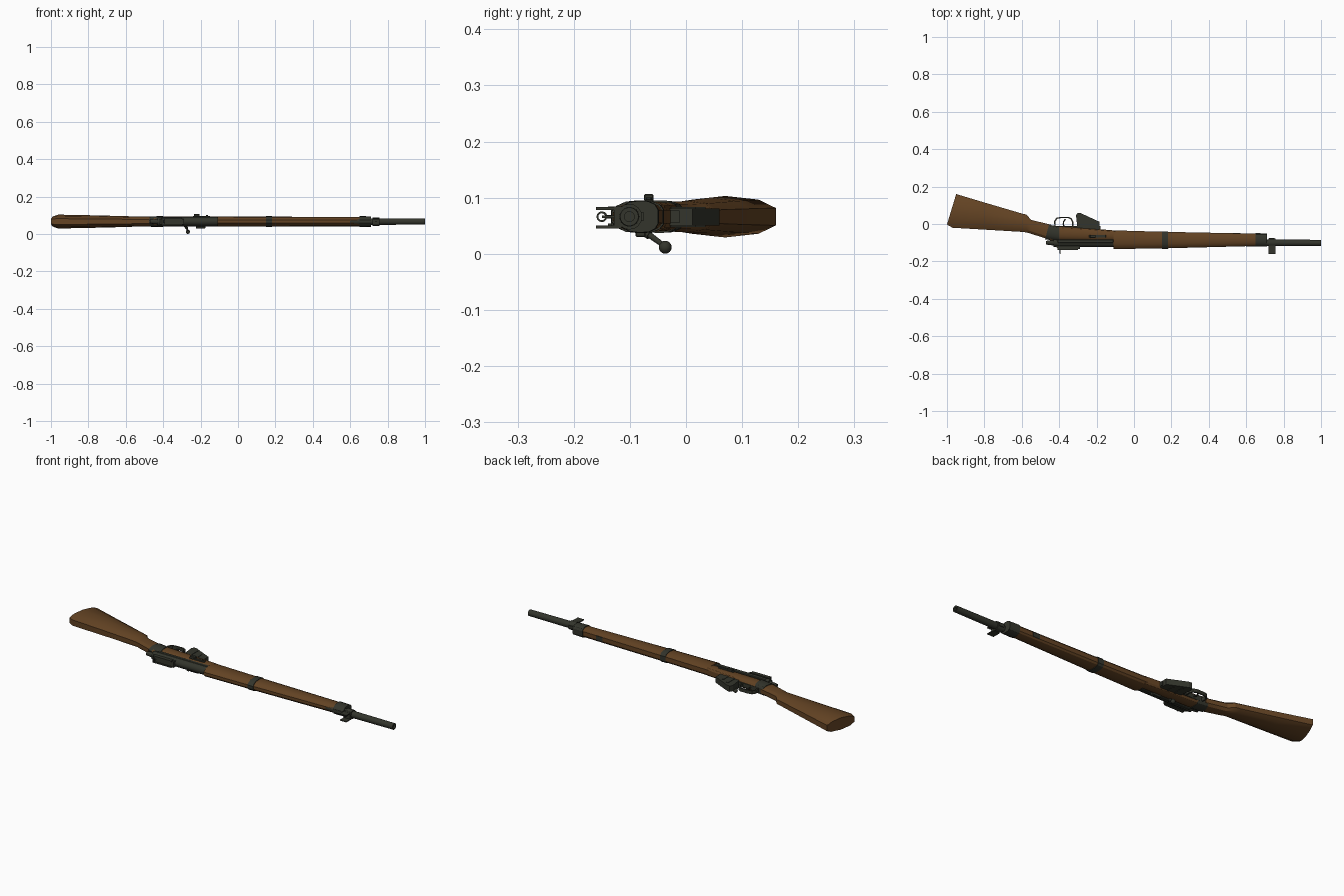
import bpy, bmesh, math
from mathutils import Vector

if "Cube" in bpy.data.objects:
    bpy.data.objects.remove(bpy.data.objects["Cube"])

ZC = 0.066  # centre plane of the rifle, which lies on its side


def material(name, rgb):
    m = bpy.data.materials.new(name)
    m.diffuse_color = (*rgb, 1)
    m.use_nodes = True
    m.node_tree.nodes["Principled BSDF"].inputs["Base Color"].default_value = m.diffuse_color
    return m


WOOD = material("brown_wood", (0.125, 0.056, 0.017))
METAL = material("dark_metal", (0.033, 0.035, 0.025))


def finish(bm, name, mat, smooth=True):
    bmesh.ops.recalc_face_normals(bm, faces=bm.faces[:])
    me = bpy.data.meshes.new(name)
    bm.to_mesh(me)
    bm.free()
    me.materials.append(mat)
    ob = bpy.data.objects.new(name, me)
    bpy.context.collection.objects.link(ob)
    if smooth:
        bpy.ops.object.select_all(action='DESELECT')
        ob.select_set(True)
        bpy.context.view_layer.objects.active = ob
        bpy.ops.object.shade_smooth_by_angle(angle=math.radians(28))
    return ob


OVAL = [(0, .42), (.17, .82), (.5, 1), (.83, .82), (1, .42)]
ROUND = [(0, .3), (.1, .66), (.28, .93), (.5, 1), (.75, .98), (.92, .78), (1, .45)]


def loft(name, sections, mat, shape=ROUND):
    """Skin cross-sections (x_top, x_bottom, y_top, y_bottom, half_width)."""
    bm = bmesh.new()
    loop = [(t, w) for t, w in shape] + [(t, -w) for t, w in reversed(shape)]
    rings = []
    for xa, xb, ya, yb, hw in sections:
        rings.append([bm.verts.new((xa + t * (xb - xa), ya + t * (yb - ya), ZC + w * hw))
                      for t, w in loop])
    n = len(loop)
    for a, b in zip(rings, rings[1:]):
        for i in range(n):
            bm.faces.new((a[i], a[(i + 1) % n], b[(i + 1) % n], b[i]))
    bm.faces.new(rings[0])
    bm.faces.new(rings[-1])
    return finish(bm, name, mat)


def plate(name, outline, z0, z1, mat=METAL, bevel=0):
    """Extrude an xy outline from z0 to z1."""
    bm = bmesh.new()
    f = bm.faces.new([bm.verts.new((x, y, z0)) for x, y in outline])
    r = bmesh.ops.extrude_face_region(bm, geom=[f])
    bmesh.ops.translate(bm, vec=(0, 0, z1 - z0),
                        verts=[v for v in r['geom'] if isinstance(v, bmesh.types.BMVert)])
    if bevel:
        bmesh.ops.bevel(bm, geom=bm.edges[:], offset=bevel, segments=1, affect='EDGES')
    return finish(bm, name, mat, False)


def box(name, x0, x1, y0, y1, z0, z1, mat=METAL, bevel=0):
    return plate(name, [(x0, y0), (x1, y0), (x1, y1), (x0, y1)], z0, z1, mat, bevel)


def rod(name, a, b, r1, r2=None, seg=16):
    a, b = Vector(a), Vector(b)
    bm = bmesh.new()
    bmesh.ops.create_cone(bm, cap_ends=True, segments=seg, radius1=r1,
                          radius2=r1 if r2 is None else r2, depth=(b - a).length)
    bmesh.ops.rotate(bm, verts=bm.verts, matrix=(b - a).to_track_quat('Z', 'Y').to_matrix())
    bmesh.ops.translate(bm, verts=bm.verts, vec=(a + b) / 2)
    return finish(bm, name, METAL)


def wire(name, points, radius, cyclic=False):
    cu = bpy.data.curves.new(name, 'CURVE')
    cu.dimensions = '3D'
    cu.bevel_depth = radius
    cu.bevel_resolution = 1
    cu.use_fill_caps = True
    sp = cu.splines.new('POLY')
    sp.points.add(len(points) - 1)
    for p, co in zip(sp.points, points):
        p.co = (*co, 1)
    sp.use_cyclic_u = cyclic
    cu.materials.append(METAL)
    ob = bpy.data.objects.new(name, cu)
    bpy.context.collection.objects.link(ob)
    return ob


# wooden stock: butt and grip, middle, fore-end
loft("butt_stock", [(-1, -.951, -.003, .159, .032), (-.97, -.95, -.02, .16, .037),
                    (-.80, -.80, -.03, .115, .034), (-.60, -.60, -.042, .056, .029),
                    (-.575, -.575, -.045, .05, .028), (-.55, -.55, -.052, .022, .027),
                    (-.45, -.44, -.085, -.005, .026)], WOOD, OVAL)
loft("middle_stock", [(-.45, -.45, -.088, -.01, .026), (-.25, -.25, -.092, -.022, .026),
                      (-.10, -.10, -.092, -.035, .026)], WOOD)
loft("fore_end", [(-.11, -.11, -.134, -.034, .027), (.17, .17, -.13, -.042, .026),
                  (.67, .67, -.117, -.052, .025)], WOOD)

# metal bands around the stock
loft("grip_band", [(-.475, -.455, -.082, -.004, .028), (-.40, -.40, -.092, -.014, .029)], METAL)
loft("middle_band", [(.15, .15, -.134, -.039, .029), (.182, .182, -.133, -.04, .029)], METAL)
loft("front_band", [(.65, .65, -.121, -.049, .029), (.71, .71, -.12, -.05, .028)], METAL)
box("fore_end_inlet", .53, .57, -.058, -.048, ZC - .012, ZC + .012)

# barrel with a bored muzzle
bm = bmesh.new()
profile = [(.60, .0185), (1, .0165), (1, .009), (.96, .009), (.96, 0)]
vs = [bm.verts.new((x, -.101 + r, ZC)) for x, r in profile]
es = [bm.edges.new(p) for p in zip(vs, vs[1:])]
bmesh.ops.spin(bm, geom=vs + es, cent=(0, -.101, ZC), axis=(1, 0, 0),
               angle=math.tau, steps=18, use_duplicate=False)
bmesh.ops.remove_doubles(bm, verts=bm.verts, dist=1e-5)
finish(bm, "barrel", METAL)

# front sight block, its ears, post and lug
rod("front_sight_collar", (.72, -.101, ZC), (.756, -.101, ZC), .023)
box("front_sight_base", .718, .756, -.128, -.112, ZC - .018, ZC + .018)
for i, s in enumerate((-1, 1)):
    zc = ZC - .002 + s * .0165
    box(f"front_sight_ear_{i}", .718, .756, -.16, -.115, zc - .0025, zc + .0025)
box("front_sight_post", .734, .74, -.15, -.12, ZC - .002, ZC + .002)
box("front_lug", .722, .752, -.085, -.076, ZC - .008, ZC + .008)

# receiver, bolt and rear sight
rod("receiver", (-.43, -.1, ZC), (-.11, -.1, ZC), .0225)
box("receiver_rail", -.41, -.11, -.102, -.082, ZC - .026, ZC + .024, bevel=.003)
plate("rear_sight_base", [(-.425, -.09), (-.42, -.118), (-.405, -.134), (-.29, -.134),
                          (-.285, -.09)], ZC - .017, ZC + .015)
for i, s in enumerate((-1, 1)):
    zc = ZC + s * .0155
    box(f"rear_sight_guard_{i}", -.41, -.30, -.139, -.12, zc - .003, zc + .003)
rod("bolt_body", (-.29, -.108, ZC), (-.12, -.108, ZC), .0145)
rod("bolt_tail", (-.47, -.1, ZC), (-.42, -.1, ZC), .010, .016)
wire("rear_aperture", [(-.395, -.15 + .008 * math.cos(a), ZC + .008 * math.sin(a))
                       for a in (math.tau * k / 12 for k in range(12))], .002, True)
rod("aperture_stem", (-.395, -.142, ZC), (-.395, -.125, ZC), .003, seg=8)

# bolt handle and knob
rod("bolt_handle_root", (-.285, -.088, .048), (-.275, -.065, .033), .008)
rod("bolt_handle", (-.275, -.066, .034), (-.268, -.04, .015), .0055, .0045)
bm = bmesh.new()
bmesh.ops.create_uvsphere(bm, u_segments=14, v_segments=8, radius=.0115)
bmesh.ops.translate(bm, verts=bm.verts, vec=(-.268, -.037, .0115))
finish(bm, "bolt_knob", METAL)

# side plates and catches
box("left_side_plate", -.24, -.15, -.073, -.058, .088, .097, bevel=.002)
box("left_catch", -.235, -.205, -.075, -.058, .094, .1065, bevel=.002)
rod("left_pivot", (-.165, -.066, .09), (-.165, -.066, .1), .005, seg=10)
box("right_catch", -.225, -.175, -.09, -.072, .03, .045, bevel=.002)

# magazine with ribs on both faces
plate("magazine", [(-.30, -.04), (-.31, .045), (-.302, .06), (-.285, .058),
                   (-.185, .012), (-.185, -.045)], ZC - .016, ZC + .015)
for i in range(2):
    x = -.275 + i * .04
    box(f"magazine_rib_{i}", x, x + .012, -.03, .035 - i * .018, ZC - .018, ZC + .017)

# trigger guard and trigger
guard = [(-.425, -.012), (-.428, .015), (-.415, .034), (-.39, .038), (-.35, .038),
         (-.333, .03), (-.324, .012), (-.325, -.02)]
bm = bmesh.new()
inner = [(-.375 + (x + .375) * .87, y * .86 - .001) for x, y in guard]
for a, b in zip(range(7), range(1, 8)):
    q = [bm.verts.new((*p, ZC - .009)) for p in (guard[a], guard[b], inner[b], inner[a])]
    bm.faces.new(q)
bmesh.ops.remove_doubles(bm, verts=bm.verts, dist=1e-5)
r = bmesh.ops.extrude_face_region(bm, geom=bm.faces[:])
bmesh.ops.translate(bm, vec=(0, 0, .018),
                    verts=[v for v in r['geom'] if isinstance(v, bmesh.types.BMVert)])
finish(bm, "trigger_guard", METAL, False)
wire("trigger", [(-.372, -.02, ZC), (-.378, 0, ZC), (-.376, .014, ZC), (-.366, .026, ZC)], .0035)
box("guard_floor_plate", -.43, -.18, -.03, -.012, ZC - .011, ZC + .011)
